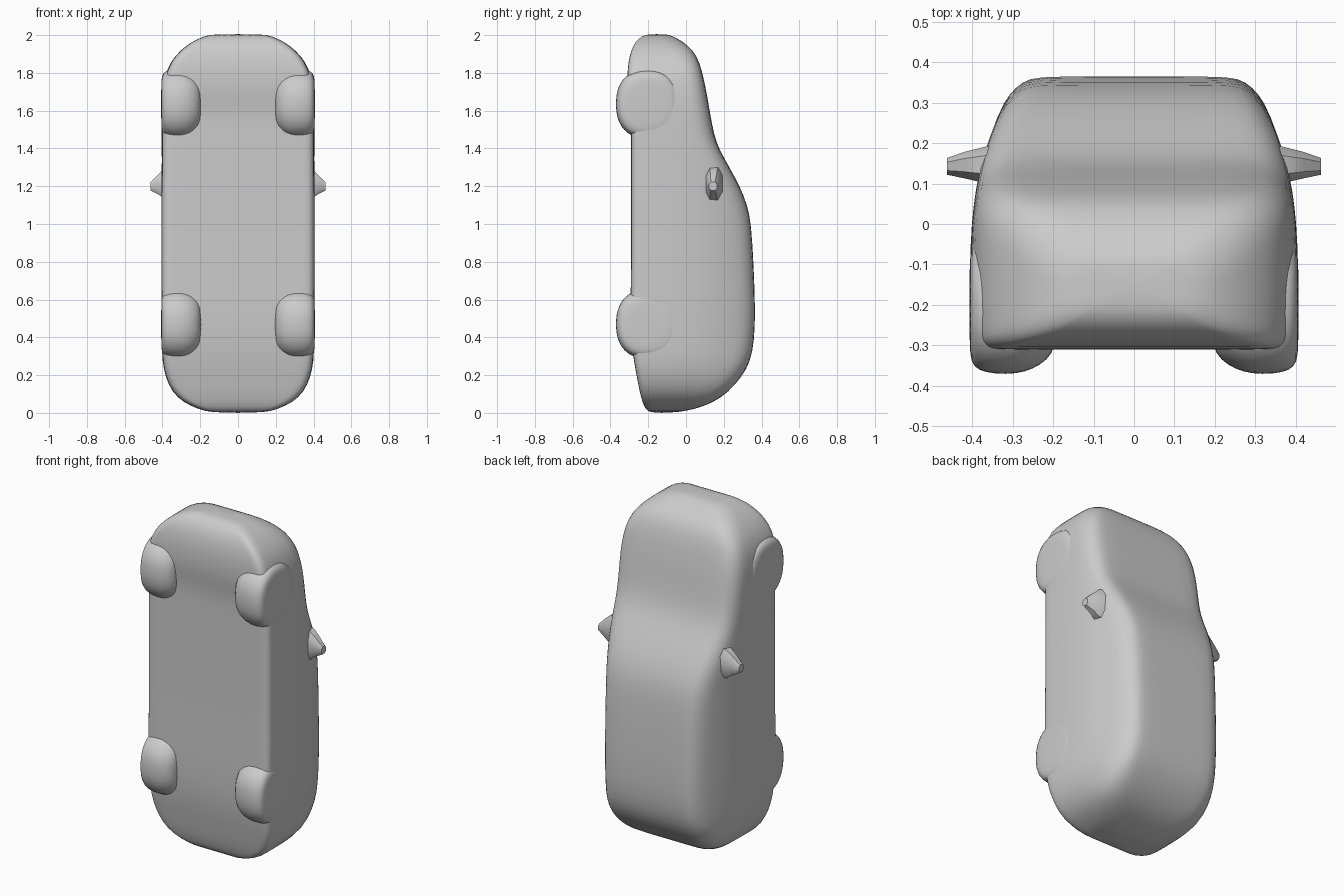
import bpy, bmesh, math

if "Cube" in bpy.data.objects:
    bpy.data.objects.remove(bpy.data.objects["Cube"])

grey = bpy.data.materials.new("plain grey")
grey.diffuse_color = (0.6, 0.6, 0.6, 1)
grey.use_nodes = True
grey.node_tree.nodes["Principled BSDF"].inputs["Base Color"].default_value = grey.diffuse_color


def make_object(name, bm, levels):
    bmesh.ops.recalc_face_normals(bm, faces=bm.faces)
    me = bpy.data.meshes.new(name)
    bm.to_mesh(me)
    bm.free()
    me.materials.append(grey)
    ob = bpy.data.objects.new(name, me)
    bpy.context.collection.objects.link(ob)
    if levels:
        sub = ob.modifiers.new("soften", 'SUBSURF')
        sub.levels = sub.render_levels = levels
    for o in bpy.context.selected_objects:
        o.select_set(False)
    bpy.context.view_layer.objects.active = ob
    ob.select_set(True)
    bpy.ops.object.shade_smooth_by_angle(angle=math.radians(40))
    return ob


def loft(rings):
    """Skin a list of closed rings and cap both ends."""
    bm = bmesh.new()
    vs = [[bm.verts.new(p) for p in r] for r in rings]
    n = len(vs[0])
    for a, b in zip(vs, vs[1:]):
        for i in range(n):
            j = (i + 1) % n
            bm.faces.new((a[i], a[j], b[j], b[i]))
    bm.faces.new(vs[0])
    bm.faces.new(vs[-1])
    return bm


def lerp_table(table, t):
    if t <= table[0][0]:
        return table[0][1]
    for (a, fa), (b, fb) in zip(table, table[1:]):
        if t <= b:
            return fa + (fb - fa) * (t - a) / (b - a)
    return table[-1][1]


# Car body standing on its tail: z, underside y, roof y, half width
stations = [
    (0.0, -0.19, -0.06, 0.14), (0.02, -0.215, 0.05, 0.21),
    (0.055, -0.23, 0.145, 0.29), (0.11, -0.245, 0.225, 0.35),
    (0.19, -0.26, 0.295, 0.385), (0.27, -0.275, 0.34, 0.402),
    (0.38, -0.29, 0.362, 0.405), (0.55, -0.295, 0.367, 0.407),
    (0.8, -0.29, 0.357, 0.407), (1.0, -0.29, 0.345, 0.407),
    (1.1, -0.29, 0.325, 0.407), (1.2, -0.29, 0.285, 0.407),
    (1.3, -0.29, 0.23, 0.405), (1.39, -0.29, 0.178, 0.405),
    (1.47, -0.29, 0.148, 0.405), (1.6, -0.29, 0.125, 0.405),
    (1.68, -0.308, 0.112, 0.402), (1.78, -0.312, 0.092, 0.39),
    (1.86, -0.305, 0.07, 0.358), (1.92, -0.29, 0.038, 0.305),
    (1.965, -0.268, -0.015, 0.245), (1.995, -0.235, -0.07, 0.18),
    (2.005, -0.20, -0.10, 0.13)]
# Side walls lean in towards the roof
lean = [(-0.3, 0.99), (-0.1, 1.0), (0.05, 0.985), (0.18, 0.92), (0.3, 0.80), (0.37, 0.74)]


def body_ring(z, lo, hi, w):
    rb = min(0.04, (hi - lo) * 0.3)
    rt = min(0.085, (hi - lo) * 0.4)
    half = [(0, lo), (w * 0.4, lo), (w * 0.75, lo)]
    for k in range(4):
        a = math.radians(30 * k)
        half.append((w - rb + rb * math.sin(a), lo + rb - rb * math.cos(a)))
    half += [(w, lo + rb + (hi - rt - lo - rb) * f) for f in (0.25, 0.5, 0.75)]
    for k in range(4):
        a = math.radians(30 * k)
        half.append((w - rt + rt * math.cos(a), hi - rt + rt * math.sin(a)))
    half += [(w * 0.4, hi), (0, hi)]
    half = [(x * lerp_table(lean, y), y) for x, y in half]
    return [(x, y, z) for x, y in half] + [(-x, y, z) for x, y in half[-2:0:-1]]


make_object("car_body", loft([body_ring(*s) for s in stations]), 1)


# Rounded wheels, squarish outline: x position, scale of the radius
def wheel(name, side, z):
    profile = [(0.19, 0.60), (0.215, 0.80), (0.25, 0.93), (0.29, 1.0),
               (0.345, 1.0), (0.385, 0.95), (0.403, 0.84), (0.407, 0.6)]
    rings = []
    for x, s in profile:
        ring = []
        for k in range(28):
            a = 2 * math.pi * k / 28
            c, d = math.cos(a), math.sin(a)
            ring.append((side * x,
                         -0.20 + 0.172 * s * math.copysign(abs(c) ** 0.85, c),
                         z + 0.185 * s * math.copysign(abs(d) ** 0.85, d)))
        rings.append(ring)
    make_object(name, loft(rings), 1)


# Wing mirrors, tapering outwards: x, y range, z range
def mirror(name, side):
    rings = []
    for x, y0, y1, z0, z1 in [(0.33, 0.10, 0.20, 1.12, 1.31), (0.385, 0.105, 0.187, 1.13, 1.295),
                              (0.42, 0.113, 0.178, 1.155, 1.265), (0.463, 0.122, 0.163, 1.178, 1.222)]:
        cy, cz, ry, rz = (y0 + y1) / 2, (z0 + z1) / 2, (y1 - y0) / 2, (z1 - z0) / 2
        rings.append([(side * x, cy + ry * a, cz + rz * b) for a, b in
                      [(1, .5), (.5, 1), (-.5, 1), (-1, .5), (-1, -.5), (-.5, -1), (.5, -1), (1, -.5)]])
    make_object(name, loft(rings), 0)


for side, label in ((-1, "left"), (1, "right")):
    wheel("front_wheel_" + label, side, 1.635)
    wheel("rear_wheel_" + label, side, 0.47)
    mirror("wing_mirror_" + label, side)
